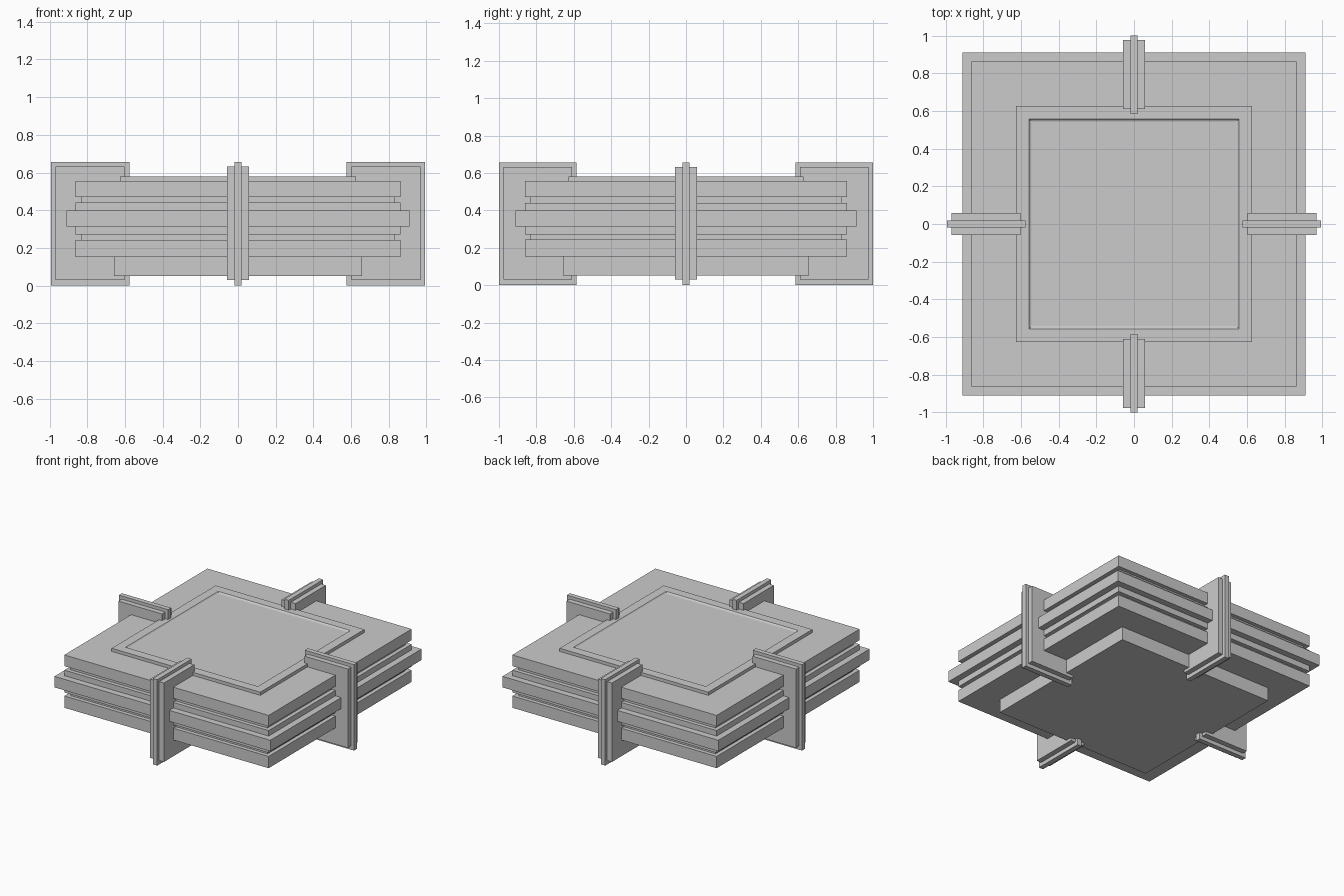
import bpy, bmesh
from mathutils import Matrix, Vector

if "Cube" in bpy.data.objects:
    bpy.data.objects.remove(bpy.data.objects["Cube"])


def finish(name, bm):
    bmesh.ops.recalc_face_normals(bm, faces=bm.faces)
    mesh = bpy.data.meshes.new(name)
    bm.to_mesh(mesh)
    bm.free()
    obj = bpy.data.objects.new(name, mesh)
    bpy.context.collection.objects.link(obj)
    return obj


def square_turned(name, profile):
    """Sweep a (half width, height) profile around a square, closing both ends."""
    bm = bmesh.new()
    corners = [(-1, -1), (1, -1), (1, 1), (-1, 1)]
    rings = [[bm.verts.new((r * x, r * y, z)) for x, y in corners] for r, z in profile]
    for a, b in zip(rings, rings[1:]):
        for i in range(4):
            j = (i + 1) % 4
            bm.faces.new((a[i], a[j], b[j], b[i]))
    bm.faces.new(rings[0][::-1])
    bm.faces.new(rings[-1])
    return finish(name, bm)


def box(name, lo, hi):
    lo, hi = Vector(lo), Vector(hi)
    bm = bmesh.new()
    bmesh.ops.create_cube(bm, size=1, matrix=Matrix.Translation((lo + hi) / 2)
                          @ Matrix.Diagonal((hi - lo).to_4d()))
    return finish(name, bm)


# Foot under the body
square_turned("base", [(0.658, 0.051), (0.658, 0.153)])

# Stepped body, symmetric layers: (half width, bottom, top)
layers = [(0.862, 0.153, 0.243), (0.832, 0.243, 0.27), (0.862, 0.27, 0.314),
          (0.911, 0.314, 0.398), (0.862, 0.398, 0.44), (0.832, 0.44, 0.471),
          (0.862, 0.471, 0.556)]
square_turned("stepped_body", [(r, z) for r, z0, z1 in layers for z in (z0, z1)])

# Top plate with a shallow recessed panel
square_turned("top_panel", [(0.627, 0.556), (0.627, 0.58), (0.558, 0.58),
                            (0.55, 0.572), (0.54, 0.57)])

# Four clamps: a wide plate with a thin, slightly larger rib through it
for side, axis, sign, shift in (("front", 1, -1, 0.008), ("back", 1, 1, 0.008),
                                ("left", 0, -1, 0), ("right", 0, 1, 0)):
    for part, half, inner, outer, z0, z1 in (("plate", 0.058, 0.601, 0.968, 0.029, 0.631),
                                             ("rib", 0.0186, 0.577, 0.992, 0.0, 0.655)):
        a, b = sorted((sign * (inner + shift), sign * (outer + shift)))
        if axis == 1:
            lo, hi = (-half, a, z0), (half, b, z1)
        else:
            lo, hi = (a, -half, z0), (b, half, z1)
        box(f"{side}_clamp_{part}", lo, hi)
